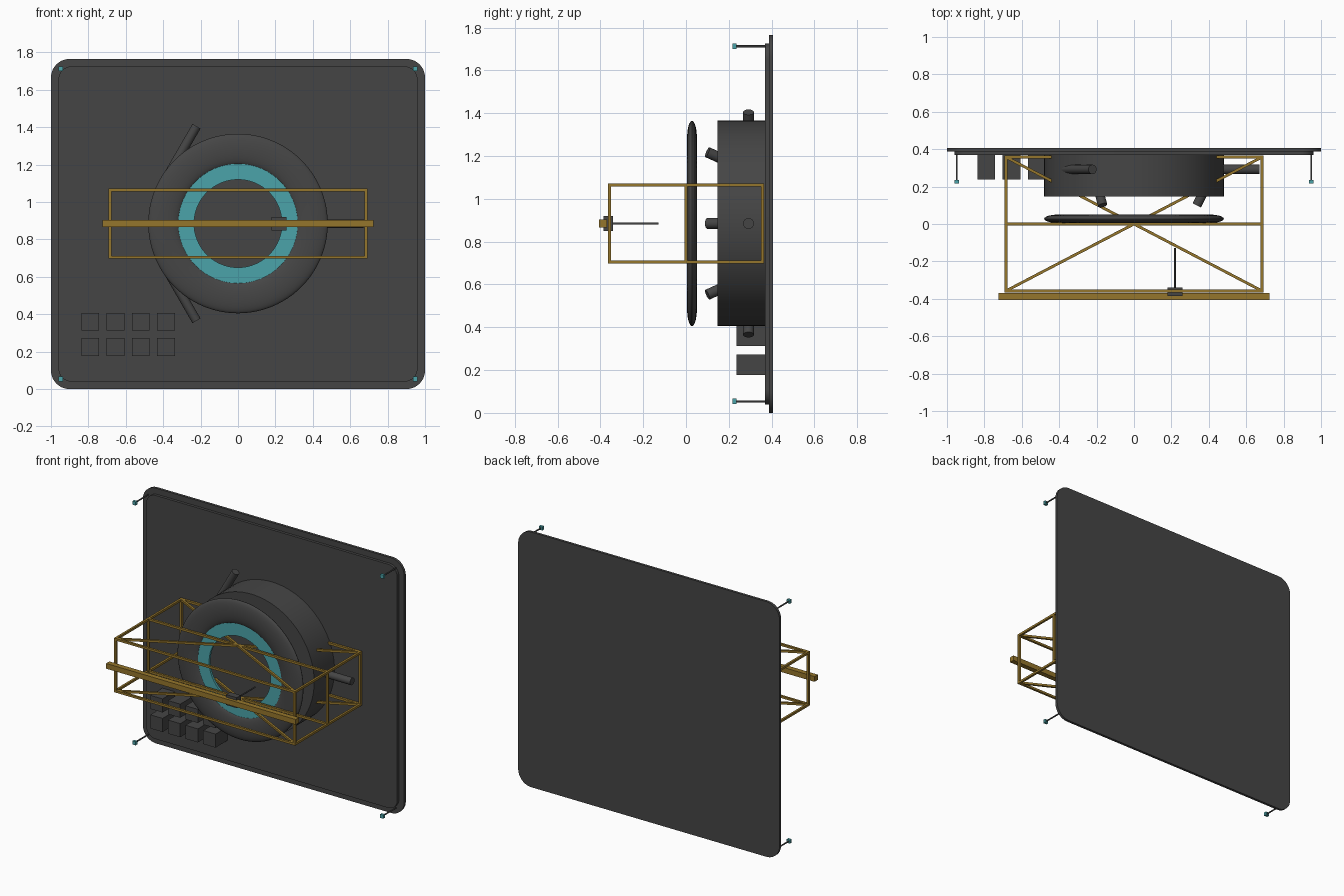
import bpy, bmesh, math
from mathutils import Vector

if "Cube" in bpy.data.objects:
    bpy.data.objects.remove(bpy.data.objects["Cube"])

def material(name, rgb):
    m = bpy.data.materials.new(name)
    m.diffuse_color = (*rgb, 1)
    m.use_nodes = True
    m.node_tree.nodes["Principled BSDF"].inputs["Base Color"].default_value = m.diffuse_color
    return m

DARK = material("dark_grey", (0.06, 0.06, 0.06))
GOLD = material("dull_gold", (0.30, 0.18, 0.025))
TEAL = material("teal", (0.07, 0.37, 0.40))
CZ = 0.885  # height of the drum axis

def finish(name, bm, mat, smooth=False):
    bmesh.ops.recalc_face_normals(bm, faces=bm.faces)
    me = bpy.data.meshes.new(name)
    bm.to_mesh(me)
    bm.free()
    me.materials.append(mat)
    ob = bpy.data.objects.new(name, me)
    bpy.context.collection.objects.link(ob)
    if smooth:
        bpy.ops.object.select_all(action='DESELECT')
        ob.select_set(True)
        bpy.context.view_layer.objects.active = ob
        bpy.ops.object.shade_smooth_by_angle(angle=math.radians(35))
    return ob

def add_box(bm, lo, hi):
    vs = bmesh.ops.create_cube(bm, size=1)["verts"]
    for v in vs:
        v.co = Vector([(a + b) / 2 + c * (b - a) for a, b, c in zip(lo, hi, v.co)])

def box(name, lo, hi, mat):
    bm = bmesh.new()
    add_box(bm, lo, hi)
    return finish(name, bm, mat)

def rod(name, a, b, r, mat, sides=32):
    a, b = Vector(a), Vector(b)
    bm = bmesh.new()
    bmesh.ops.create_cone(bm, cap_ends=True, segments=sides, radius1=r, radius2=r, depth=(b - a).length)
    rot = (b - a).to_track_quat('Z', 'Y')
    for v in bm.verts:
        v.co = rot @ v.co + (a + b) / 2
    return finish(name, bm, mat, True)

def rounded_plate(name, hx, z0, z1, r, y0, y1, mat):
    bm = bmesh.new()
    pts = []
    for i, (x, z) in enumerate([(hx - r, z1 - r), (-hx + r, z1 - r), (-hx + r, z0 + r), (hx - r, z0 + r)]):
        for k in range(13):
            t = math.pi / 2 * (i + k / 12)
            pts.append(bm.verts.new((x + r * math.cos(t), y0, z + r * math.sin(t))))
    f = bm.faces.new(pts)
    ext = bmesh.ops.extrude_face_region(bm, geom=[f])["geom"]
    bmesh.ops.translate(bm, vec=(0, y1 - y0, 0), verts=[e for e in ext if isinstance(e, bmesh.types.BMVert)])
    return finish(name, bm, mat, True)

def lathe(name, profile, mat, steps=96):
    # closed (radius, y) profile turned about the drum axis
    bm = bmesh.new()
    rings = [[bm.verts.new((r * math.cos(2 * math.pi * i / steps), y, CZ + r * math.sin(2 * math.pi * i / steps)))
              for r, y in profile] for i in range(steps)]
    n = len(profile)
    for i in range(steps):
        a, b = rings[i], rings[(i + 1) % steps]
        for j in range(n):
            bm.faces.new((a[j], a[(j + 1) % n], b[(j + 1) % n], b[j]))
    return finish(name, bm, mat, True)

# back panel with a raised front layer
rounded_plate("back_panel", 1.0, 0.0, 1.765, 0.10, 0.388, 0.406, DARK)
rounded_plate("panel_front_layer", 0.96, 0.04, 1.725, 0.07, 0.369, 0.389, DARK)

# drum and the flattened ring in front of it, with its teal inner ring
rod("drum", (0, 0.147, CZ), (0, 0.372, CZ), 0.48, DARK, 96)
lathe("front_ring", [(0.397 + 0.083 * math.cos(2 * math.pi * k / 32), 0.028 + 0.023 * math.sin(2 * math.pi * k / 32))
                     for k in range(32)], DARK)
lathe("teal_inner_ring", [(0.235, 0.02), (0.32, 0.02), (0.32, 0.036), (0.235, 0.036)], TEAL)

# pipes on the drum side
rod("side_pipe", (0.42, 0.292, CZ), (0.67, 0.292, CZ), 0.025, DARK)
for s in (-1, 1):
    rod("slanted_pipe", (-0.37, 0.292, CZ + s * 0.264), (-0.222, 0.292, CZ + s * 0.52), 0.025, DARK)

# tilted stubs on the drum face
for k in range(3):
    a = math.radians(120 * k)
    base = Vector((0.36 * math.cos(a), 0.147, CZ + 0.36 * math.sin(a)))
    d = Vector((-0.46 * math.cos(a), -0.89, 0.46 * math.sin(a)))
    rod("face_stub", base - d * 0.03, base + d * 0.053, 0.025, DARK)

# truss frame: lengthwise, crosswise, upright and diagonal bars
X, Y, Z, T = 0.685, 0.358, 0.18, 0.0075
bm = bmesh.new()
for s in (-1, 1):
    z = CZ + s * Z
    for y in (-Y, 0, Y):
        add_box(bm, (-X - T, y - T, z - T), (X + T, y + T, z + T))
        add_box(bm, (s * X - T, y - T, CZ - Z), (s * X + T, y + T, CZ + Z))
    for x in (-X, X):
        add_box(bm, (x - T, -Y - T, z - T), (x + T, Y + T, z + T))
    for d in (-1, 1):
        vs = bmesh.ops.create_cube(bm, size=1)["verts"]
        length, ang = 2 * math.hypot(X, Y), d * math.atan2(Y, X)
        for v in vs:
            x, y = v.co.x * length, v.co.y * 2 * T
            v.co = (x * math.cos(ang) - y * math.sin(ang), x * math.sin(ang) + y * math.cos(ang),
                    z + v.co.z * 1.9 * T)
finish("truss_frame", bm, GOLD)

# front beam with sliding carriage and probe
box("front_beam", (-0.725, -0.406, CZ - 0.018), (0.725, -0.37, CZ + 0.018), GOLD)
box("carriage", (0.178, -0.385, CZ - 0.036), (0.26, -0.34, CZ + 0.036), DARK)
rod("probe", (0.219, -0.345, CZ), (0.219, -0.128, CZ), 0.005, DARK, 12)

# corner pins with teal tips
for x in (-0.948, 0.948):
    for z in (0.054, 1.713):
        rod("corner_pin", (x, 0.372, z), (x, 0.23, z), 0.005, DARK, 12)
        box("corner_pin_tip", (x - 0.0125, 0.217, z - 0.0125), (x + 0.0125, 0.235, z + 0.0125), TEAL)

# control boxes at the lower left
for i in range(4):
    for z in (0.225, 0.36):
        x = -0.79 + 0.135 * i
        box("control_box", (x - 0.047, 0.237, z - 0.047), (x + 0.047, 0.372, z + 0.047), DARK)
